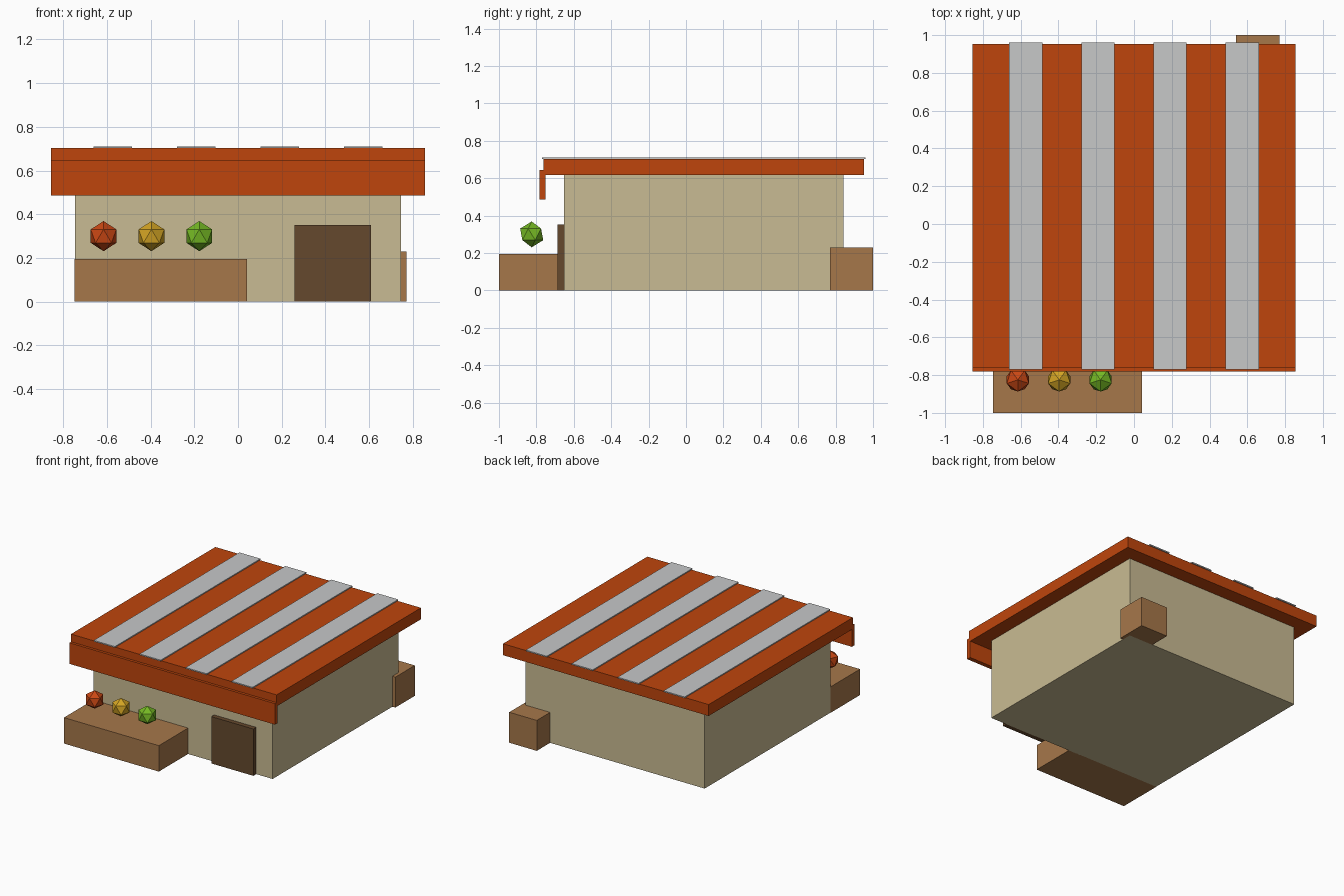
import bpy, math

if "Cube" in bpy.data.objects:
    bpy.data.objects.remove(bpy.data.objects["Cube"])


def material(name, r, g, b):
    lin = [((c / 255 + 0.055) / 1.055) ** 2.4 if c > 10 else c / 255 / 12.92 for c in (r, g, b)]
    m = bpy.data.materials.new(name)
    m.diffuse_color = (*lin, 1)
    m.use_nodes = True
    m.node_tree.nodes["Principled BSDF"].inputs["Base Color"].default_value = m.diffuse_color
    return m


ROOF = material("roof orange", 191, 69, 12)
WALL = material("wall tan", 201, 187, 147)
STRIPE = material("stripe grey", 199, 200, 201)
WOOD = material("crate wood", 166, 119, 74)
DOOR = material("door brown", 101, 73, 45)
RED = material("fruit red", 204, 72, 20)
YELLOW = material("fruit yellow", 212, 165, 36)
GREEN = material("fruit green", 118, 186, 36)


def box(name, mat, x, y, z):
    """Box spanning the given (min, max) ranges."""
    bpy.ops.mesh.primitive_cube_add(size=1)
    o = bpy.context.object
    o.name = name
    for v in o.data.vertices:
        v.co = [(a + b) / 2 + c * (b - a) for (a, b), c in zip((x, y, z), v.co)]
    o.data.materials.append(mat)
    return o


# Building and roof
box("walls", WALL, (-0.745, 0.745), (-0.653, 0.842), (0, 0.62))
box("roof", ROOF, (-0.855, 0.855), (-0.762, 0.952), (0.617, 0.703))
box("awning_fascia", ROOF, (-0.855, 0.855), (-0.782, -0.75), (0.487, 0.645))

# Roof stripes
for i in range(4):
    cx = -0.573 + 0.382 * i
    box(f"roof_stripe_{i + 1}", STRIPE, (cx - 0.0875, cx + 0.0875), (-0.77, 0.96), (0.702, 0.711))

# Door, display counter and rear crate
box("door", DOOR, (0.259, 0.609), (-0.687, -0.65), (0, 0.352))
box("counter", WOOD, (-0.747, 0.042), (-1.0, -0.65), (0, 0.195))
box("rear_crate", WOOD, (0.541, 0.77), (0.77, 1.0), (0, 0.229))

# Low-poly fruit above the counter
for name, mat, x in (("red_fruit", RED, -0.615), ("yellow_fruit", YELLOW, -0.396), ("green_fruit", GREEN, -0.177)):
    bpy.ops.mesh.primitive_ico_sphere_add(subdivisions=1, radius=0.069, location=(x, -0.825, 0.3),
                                          rotation=(0, 0, -math.pi / 2))
    o = bpy.context.object
    o.name = name
    o.data.materials.append(mat)
